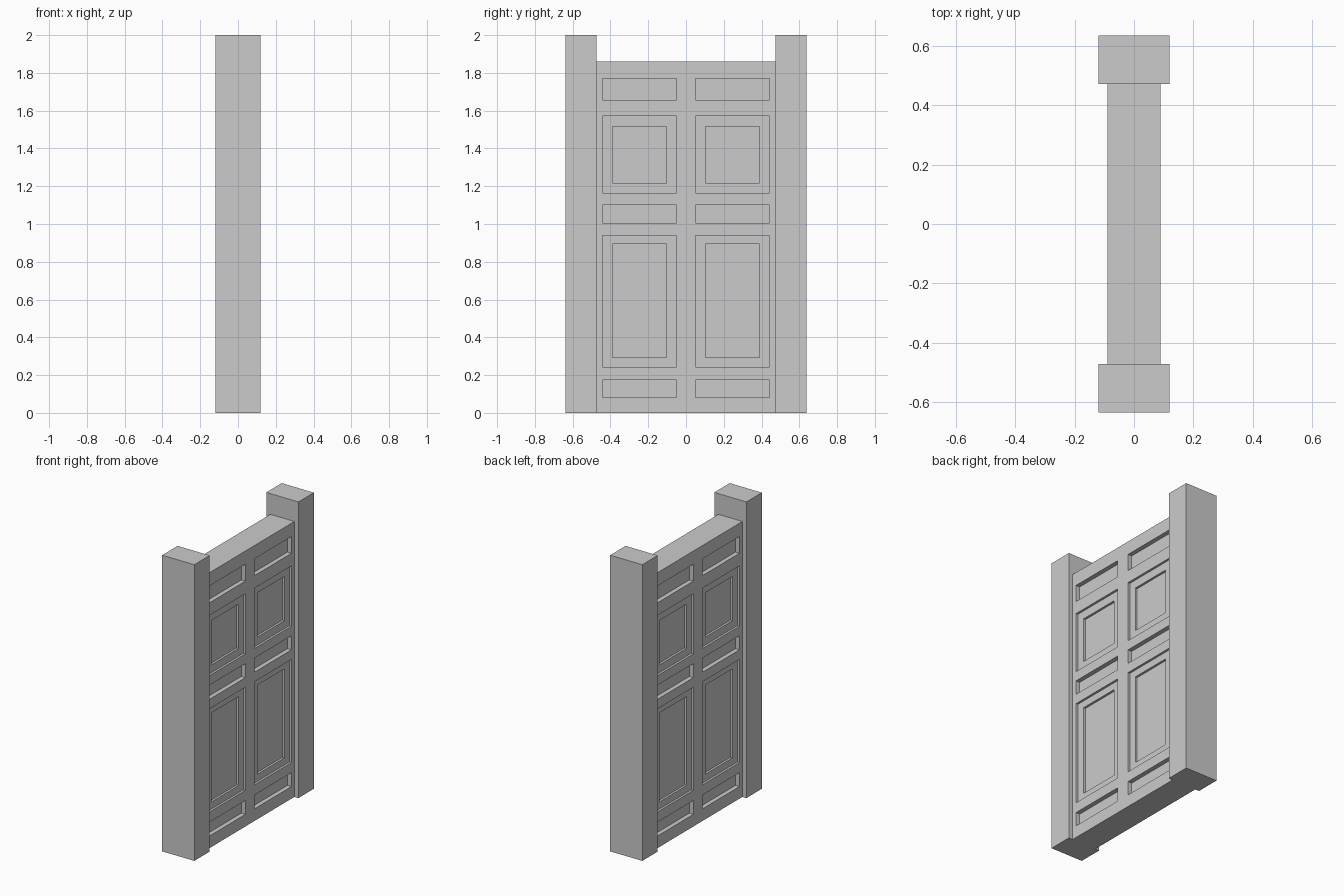
import bpy, bmesh
from mathutils import Matrix

if "Cube" in bpy.data.objects:
    bpy.data.objects.remove(bpy.data.objects["Cube"])

HALF_T = 0.09      # half thickness of the door slab
SHALLOW, DEEP = 0.015, 0.03


def boxes(name, items):
    """One object made of boxes given as (x0, x1, y0, y1, z0, z1)."""
    bm = bmesh.new()
    for x0, x1, y0, y1, z0, z1 in items:
        m = Matrix.Translation(((x0 + x1) / 2, (y0 + y1) / 2, (z0 + z1) / 2))
        m = m @ Matrix.Diagonal((x1 - x0, y1 - y0, z1 - z0, 1))
        bmesh.ops.create_cube(bm, size=1, matrix=m)
    me = bpy.data.meshes.new(name)
    bm.to_mesh(me)
    bm.free()
    ob = bpy.data.objects.new(name, me)
    bpy.context.collection.objects.link(ob)
    return ob


def recesses(depth, y0, y1, rows):
    """Recess boxes on both faces and both halves of the door."""
    out = []
    for z0, z1 in rows:
        for ya, yb in ((y0, y1), (-y1, -y0)):
            out.append((HALF_T - depth, HALF_T + 0.05, ya, yb, z0, z1))
            out.append((-HALF_T - 0.05, -HALF_T + depth, ya, yb, z0, z1))
    return out


def carve(target, cutter):
    cutter.hide_render = True
    mod = target.modifiers.new("carve", 'BOOLEAN')
    mod.operation = 'DIFFERENCE'
    mod.solver = 'EXACT'
    mod.object = cutter
    bpy.context.view_layer.objects.active = target
    bpy.ops.object.modifier_apply(modifier=mod.name)
    bpy.data.objects.remove(cutter)


# Door posts
boxes("left_post", [(-0.12, 0.12, -0.637, -0.473, 0, 2)])
boxes("right_post", [(-0.12, 0.12, 0.473, 0.637, 0, 2)])

# Door slab
door = boxes("door_panel", [(-HALF_T, HALF_T, -0.473, 0.473, 0, 1.86)])

# Narrow rails, then stepped large panels
narrow = [(0.082, 0.175), (1.005, 1.10), (1.657, 1.77)]
large = [(0.244, 0.94), (1.165, 1.572)]
inner = [(0.292, 0.893), (1.218, 1.517)]
carve(door, boxes("shallow_cutter", recesses(SHALLOW, 0.05, 0.442, large)))
carve(door, boxes("deep_cutter", recesses(DEEP, 0.05, 0.442, narrow)
                  + recesses(DEEP, 0.102, 0.388, inner)))
